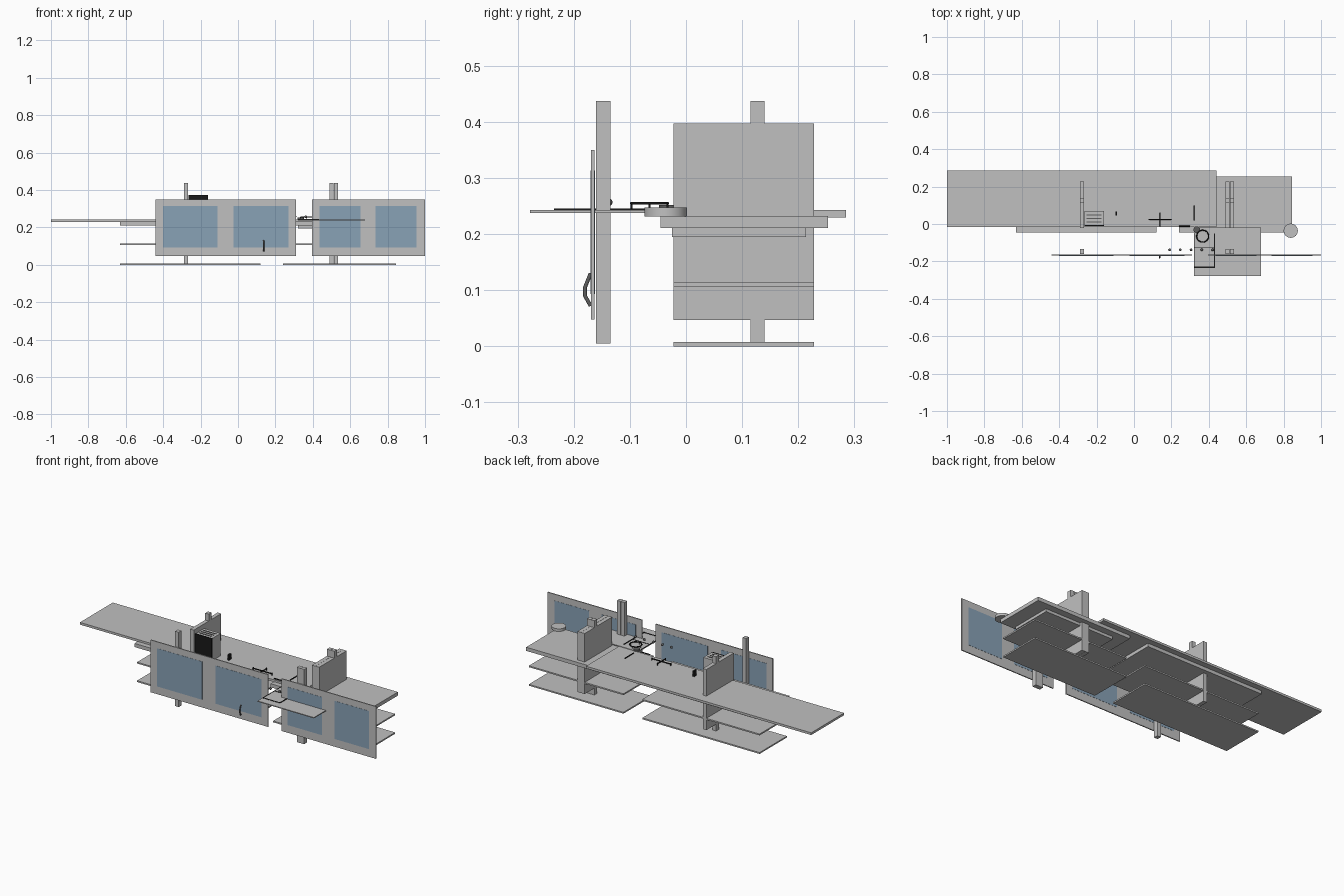
import bpy, math
from mathutils import Vector

if "Cube" in bpy.data.objects:
    bpy.data.objects.remove(bpy.data.objects["Cube"])


def material(name, r, g, b):
    m = bpy.data.materials.new(name)
    m.use_nodes = True
    m.diffuse_color = (r, g, b, 1)
    m.node_tree.nodes["Principled BSDF"].inputs["Base Color"].default_value = (r, g, b, 1)
    return m


GREY = material("light grey", 0.53, 0.53, 0.53)
BLUE = material("slate blue", 0.25, 0.36, 0.47)
BLACK = material("black", 0.01, 0.01, 0.01)
DARK = material("dark grey", 0.11, 0.11, 0.11)


def box(name, x, y, z, mat=GREY):
    """Box from (min, max) pairs."""
    bpy.ops.mesh.primitive_cube_add(size=1, location=[sum(p) / 2 for p in (x, y, z)])
    ob = bpy.context.object
    ob.name = name
    ob.scale = [p[1] - p[0] for p in (x, y, z)]
    bpy.ops.object.transform_apply(location=False, rotation=False, scale=True)
    ob.data.materials.append(mat)
    return ob


def disc(name, x, y, z, radius, mat):
    bpy.ops.mesh.primitive_cylinder_add(vertices=32, radius=radius, depth=z[1] - z[0],
                                        location=(x, y, sum(z) / 2))
    ob = bpy.context.object
    ob.name = name
    ob.data.materials.append(mat)
    bpy.ops.object.shade_smooth_by_angle()


def rod(name, points, radius=0.002, mat=BLACK):
    """Thin round bar through a few points."""
    curve = bpy.data.curves.new(name, "CURVE")
    curve.dimensions = "3D"
    curve.bevel_depth = radius
    curve.bevel_resolution = 1
    curve.use_fill_caps = True
    spline = curve.splines.new("POLY")
    spline.points.add(len(points) - 1)
    for p, co in zip(spline.points, points):
        p.co = (*co, 1)
    curve.materials.append(mat)
    bpy.context.collection.objects.link(bpy.data.objects.new(name, curve))


# Two bays of shelves and the boards they carry
for side, span in (("right", (-0.63, 0.12)), ("left", (0.24, 0.845))):
    box(f"bottom_shelf_{side}", span, (-0.022, 0.228), (0, 0.008))
    box(f"middle_shelf_{side}", span, (-0.022, 0.228), (0.107, 0.115))
    box(f"counter_{side}", span, (-0.045, 0.253), (0.211, 0.232))
box("long_counter_top", (-1, 0.44), (-0.015, 0.285), (0.23, 0.243))
box("under_counter_left", (0.32, 0.76), (-0.025, 0.214), (0.195, 0.212))

# Upright side boards with posts behind and in front
for i, x in enumerate((-0.29, 0.488, 0.512)):
    span = (x, x + 0.023)
    box(f"side_board_{i}", span, (-0.022, 0.228), (0.047, 0.397))
    box(f"rear_post_{i}", span, (0.115, 0.14), (0.005, 0.437))
    box(f"front_post_{i}", span, (-0.16, -0.135), (0.005, 0.437))

# Front panels with blue panes showing on both faces
panels = (("right", (-0.44, 0.31), ((-0.4, -0.11), (-0.025, 0.27))),
          ("left", (0.395, 1.0), ((0.435, 0.655), (0.735, 0.955))))
for side, span, panes in panels:
    box(f"front_panel_{side}", span, (-0.169, -0.163), (0.048, 0.35))
    for i, pane in enumerate(panes):
        box(f"pane_{side}_{i}", pane, (-0.17, -0.162), (0.093, 0.313), BLUE)

# Panel handle
rod("panel_handle", [(0.137, -0.17, 0.13), (0.137, -0.18, 0.105),
                     (0.137, -0.18, 0.09), (0.137, -0.17, 0.072)], 0.004, DARK)

# Tray reaching through the gap, with a dark outlined mat
box("front_tray", (0.32, 0.68), (-0.278, -0.02), (0.238, 0.243))
box("mat_front_edge", (0.32, 0.432), (-0.235, -0.228), (0.243, 0.2445), BLACK)
box("mat_rear_edge", (0.32, 0.432), (-0.129, -0.125), (0.243, 0.2445), BLACK)
box("mat_side_edge", (0.428, 0.434), (-0.235, -0.05), (0.243, 0.2455), BLACK)
box("mat_outer_edge", (0.32, 0.323), (-0.235, -0.05), (0.243, 0.2445), BLACK)

# Round seat at the corner and small round lid
disc("round_plate", 0.838, -0.036, (0.231, 0.247), 0.038, GREY)
disc("small_lid", 0.336, -0.03, (0.243, 0.252), 0.018, DARK)

# Wire ring on short legs
ring = [(0.367 + 0.032 * math.cos(a), -0.065 + 0.032 * math.sin(a), 0.255)
        for a in (math.tau * i / 24 for i in range(25))]
rod("wire_ring", ring, 0.003)
for i in range(0, 24, 6):
    p = Vector(ring[i])
    rod(f"ring_leg_{i}", [p, (p.x, p.y, 0.243)])

# Crossed wire racks
rod("rack_long_bar", [(0.08, 0.025, 0.252), (0.2, 0.025, 0.252)], 0.003)
rod("rack_cross_bar", [(0.14, -0.012, 0.252), (0.14, 0.06, 0.252)], 0.003)
for i, (x, y) in enumerate(((0.08, 0.025), (0.2, 0.025), (0.14, -0.012), (0.14, 0.06))):
    rod(f"rack_leg_{i}", [(x, y, 0.243), (x, y, 0.257)], 0.003)
rod("loose_bar", [(0.32, 0.02, 0.25), (0.32, 0.1, 0.25)], 0.003)
rod("front_bar", [(0.24, -0.012, 0.25), (0.3, -0.012, 0.25)], 0.003)

# Counter machine with black front and slotted top
box("machine_body", (-0.265, -0.16), (-0.006, 0.07), (0.243, 0.372))
box("machine_front", (-0.265, -0.16), (-0.012, -0.006), (0.243, 0.373), BLACK)
for i in range(3):
    y = 0.008 + i * 0.019
    box(f"machine_slot_{i}", (-0.255, -0.175), (y, y + 0.006), (0.372, 0.374), DARK)
box("small_switch", (-0.1, -0.09), (0.045, 0.068), (0.243, 0.275), BLACK)

# Row of small round hooks behind the panels
for i in range(5):
    bpy.ops.mesh.primitive_uv_sphere_add(segments=16, ring_count=8, radius=0.007,
                                         location=(0.19 + i * 0.0575, -0.138, 0.257))
    hook = bpy.context.object
    hook.name = f"hook_{i}"
    hook.data.materials.append(DARK)
    bpy.ops.object.shade_smooth_by_angle()
